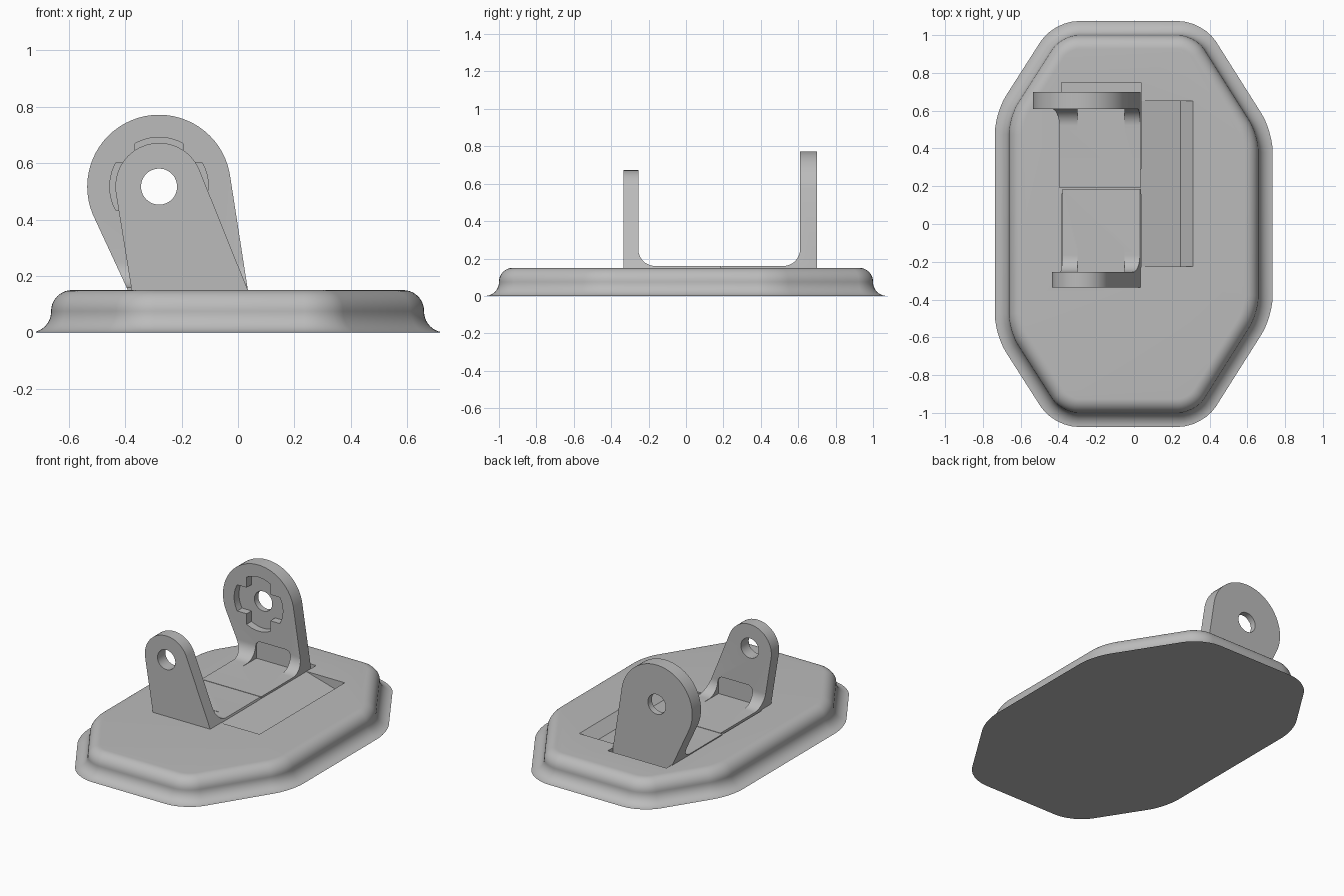
import bpy, bmesh
from math import sin, cos, pi, asin, radians
from mathutils import Vector
from mathutils.geometry import convex_hull_2d

cube = bpy.data.objects.get("Cube")
if cube:
    bpy.data.objects.remove(cube, do_unlink=True)

grey = bpy.data.materials.new("plain_grey")
grey.use_nodes = True
grey.diffuse_color = (0.5, 0.5, 0.5, 1)
grey.node_tree.nodes["Principled BSDF"].inputs["Base Color"].default_value = (0.5, 0.5, 0.5, 1)

PIVOT_X, PIVOT_Z, HOLE = -0.28, 0.517, 0.064
PLACE = {"x": lambda u, v, w: (w, u, v),
         "y": lambda u, v, w: (u, w, v),
         "z": lambda u, v, w: (u, v, w)}


def prism(name, outline, axis, start, end, shape=None):
    """Extrude a 2D outline along an axis; shape may refine the bmesh."""
    bm = bmesh.new()
    place = PLACE[axis]
    low = [bm.verts.new(place(u, v, start)) for u, v in outline]
    high = [bm.verts.new(place(u, v, end)) for u, v in outline]
    bm.faces.new(low)
    bm.faces.new(high)
    n = len(outline)
    for i in range(n):
        j = (i + 1) % n
        bm.faces.new((low[i], low[j], high[j], high[i]))
    if shape:
        shape(bm)
    bmesh.ops.recalc_face_normals(bm, faces=bm.faces)
    mesh = bpy.data.meshes.new(name)
    bm.to_mesh(mesh)
    bm.free()
    mesh.materials.append(grey)
    obj = bpy.data.objects.new(name, mesh)
    bpy.context.collection.objects.link(obj)
    return obj


def activate(obj):
    bpy.ops.object.select_all(action="DESELECT")
    obj.select_set(True)
    bpy.context.view_layer.objects.active = obj


def cut(target, cutter):
    cutter.hide_render = True
    mod = target.modifiers.new("cut", "BOOLEAN")
    mod.operation, mod.solver, mod.object = "DIFFERENCE", "EXACT", cutter
    activate(target)
    bpy.ops.object.modifier_apply(modifier=mod.name)
    bpy.data.objects.remove(cutter, do_unlink=True)


def smooth(obj, degrees):
    activate(obj)
    bpy.ops.object.shade_smooth_by_angle(angle=radians(degrees))


def arc(cx, cy, r, a0, a1, steps):
    return [(cx + r * cos(a0 + (a1 - a0) * i / steps),
             cy + r * sin(a0 + (a1 - a0) * i / steps)) for i in range(steps + 1)]


def circle(r, steps=64):
    return arc(PIVOT_X, PIVOT_Z, r, 0, 2 * pi, steps)[:-1]


def box(x0, x1, y0, y1):
    return [(x0, y0), (x1, y0), (x1, y1), (x0, y1)]


# Base plate: eight-sided slab with rounded corners and a full round rim
def round_slab(bm):
    upright = [e for e in bm.edges if abs(e.verts[0].co.z - e.verts[1].co.z) > 0.1]
    bmesh.ops.bevel(bm, geom=upright, offset=0.09, offset_type="OFFSET",
                    segments=6, profile=0.5, affect="EDGES")
    rim = [e for e in bm.edges if abs(e.verts[0].co.z - e.verts[1].co.z) < 0.01]
    bmesh.ops.bevel(bm, geom=rim, offset=0.074, offset_type="OFFSET",
                    segments=10, profile=0.5, affect="EDGES")


half = [(0.66, 0.47), (0.325, 1.0), (-0.385, 1.0), (-0.663, 0.565)]
octagon = half + [(x, -y) for x, y in reversed(half)]
base = prism("base_plate", octagon, "z", 0, 0.15, round_slab)

# Slots for the bracket feet and the V-shaped finger pocket beside them
for y0, y1 in ((-0.23, 0.16), (0.29, 0.75)):
    cut(base, prism("slot_cutter", box(-0.385, 0.036, y0, y1), "z", 0.11, 0.3))
pocket = [(0.031, 0.15), (0.245, 0.09), (0.312, 0.15), (0.312, 0.2), (0.031, 0.2)]
cut(base, prism("pocket_cutter", pocket, "y", -0.225, 0.65))
smooth(base, 14)


# Brackets: upright arm and foot from one outline, hollowed to an L with a fillet
def bracket(name, radius, outer, inner, foot_end):
    side = 1 if foot_end > inner else -1
    points = [Vector(p) for p in circle(radius)]
    points += [Vector(p) for p in ((-0.37, 0.15), (-0.37, 0.105), (0.035, 0.15), (0.035, 0.105))]
    outline = [tuple(points[i]) for i in convex_hull_2d(points)]
    obj = prism(name, outline, "y", outer, foot_end)

    # Clear the space above the foot
    r = 0.09
    bend = [(inner + side * d, z) for d, z in arc(r, 0.16 + r, r, pi, 1.5 * pi, 12)]
    far = foot_end + side * 0.1
    cut(obj, prism("space_cutter", bend + [(far, 0.16), (far, 1), (inner, 1)], "x", -1, 1))

    # Rounded relief through the fillet, leaving a rib on each side
    c, top = 0.035, 0.275
    relief = ([(-0.30, 0.158), (-0.05, 0.158)]
              + arc(-0.05 - c, top - c, c, 0, pi / 2, 6)
              + arc(-0.30 + c, top - c, c, pi / 2, pi, 6))
    cut(obj, prism("relief_cutter", relief, "y", inner - side * 0.008, inner + side * 0.13))

    # Pivot hole
    cut(obj, prism("hole_cutter", circle(HOLE, 48), "y", outer - side * 0.1, inner + side * 0.1))
    return obj


front = bracket("front_bracket", 0.155, -0.335, -0.255, 0.186)
rear = bracket("rear_bracket", 0.255, 0.70, 0.61, 0.19)

# Cross-shaped keyed recess in the inner face of the rear arm
reach, width = 0.175, 0.085
spread = asin(width / reach)
cross = []
for k in range(4):
    mid = k * pi / 2
    cross += arc(PIVOT_X, PIVOT_Z, reach, mid - spread, mid + spread, 10)
    corner = mid + pi / 4
    cross.append((PIVOT_X + width * 2 ** 0.5 * cos(corner),
                  PIVOT_Z + width * 2 ** 0.5 * sin(corner)))
cut(rear, prism("recess_cutter", cross, "y", 0.55, 0.66))

for obj in (front, rear):
    smooth(obj, 20)
